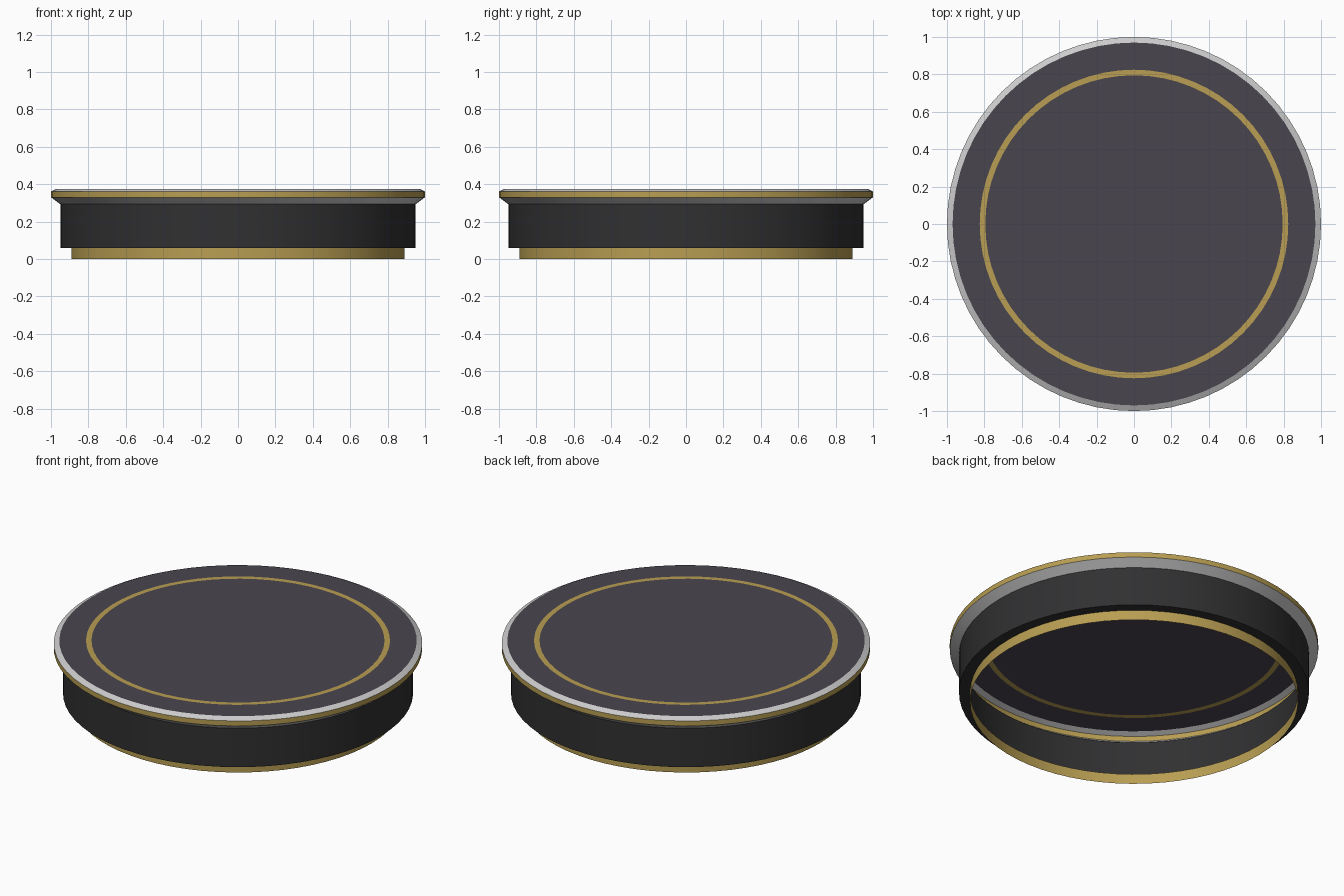
import bpy, bmesh, math

if "Cube" in bpy.data.objects:
    bpy.data.objects.remove(bpy.data.objects["Cube"])

SEGMENTS = 64


def material(name, rgb):
    mat = bpy.data.materials.new(name)
    mat.diffuse_color = (*rgb, 1)
    mat.use_nodes = True
    mat.node_tree.nodes["Principled BSDF"].inputs["Base Color"].default_value = mat.diffuse_color
    return mat


gold = material("gold", (0.48, 0.34, 0.085))
black = material("black", (0.03, 0.03, 0.032))
slate = material("slate", (0.068, 0.06, 0.078))


def lathe(name, profile, mat=None):
    """Spin an (r, z) profile, listed from bottom outside to top centre."""
    bm = bmesh.new()
    verts = [bm.verts.new((r, 0, z)) for r, z in profile]
    edges = [bm.edges.new(pair) for pair in zip(verts, verts[1:])]
    bmesh.ops.spin(bm, geom=verts + edges, cent=(0, 0, 0), axis=(0, 0, 1),
                   angle=math.tau, steps=SEGMENTS, use_duplicate=False)
    bmesh.ops.remove_doubles(bm, verts=bm.verts[:], dist=1e-4)
    # Face every normal to the outside of the shell
    dr, dz = profile[-1][0] - profile[0][0], profile[-1][1] - profile[0][1]
    bm.normal_update()
    bm.faces.ensure_lookup_table()
    face = bm.faces[0]
    radial = face.calc_center_median().xy.normalized()
    outward = face.normal.xy.dot(radial) * dz - face.normal.z * dr
    if outward < 0:
        bmesh.ops.reverse_faces(bm, faces=bm.faces[:])
    mesh = bpy.data.meshes.new(name)
    bm.to_mesh(mesh)
    bm.free()
    if mat:
        mesh.materials.append(mat)
    obj = bpy.data.objects.new(name, mesh)
    bpy.context.collection.objects.link(obj)
    bpy.context.view_layer.objects.active = obj
    obj.select_set(True)
    bpy.ops.object.shade_smooth_by_angle(angle=math.radians(30))
    obj.select_set(False)


TOP = 0.375

# Open foot ring and drum wall with its stepped underside
lathe("foot_ring", [(0.89, 0), (0.89, 0.06)], gold)
lathe("drum_step", [(0.89, 0.06), (0.95, 0.06)], black)
lathe("drum_wall", [(0.95, 0.06), (0.95, 0.293)], black)

# Flared rim with a gold edge band
lathe("rim_flare", [(0.95, 0.293), (1, 0.33)])
lathe("rim_band", [(1, 0.33), (1, 0.36)], gold)
lathe("rim_bevel", [(1, 0.36), (0.97, TOP)])

# Flat top with inlaid gold ring
lathe("top_border", [(0.97, TOP), (0.825, TOP)], slate)
lathe("top_inlay", [(0.825, TOP), (0.795, TOP)], gold)
lathe("top_disc", [(0.795, TOP), (0, TOP)], slate)
